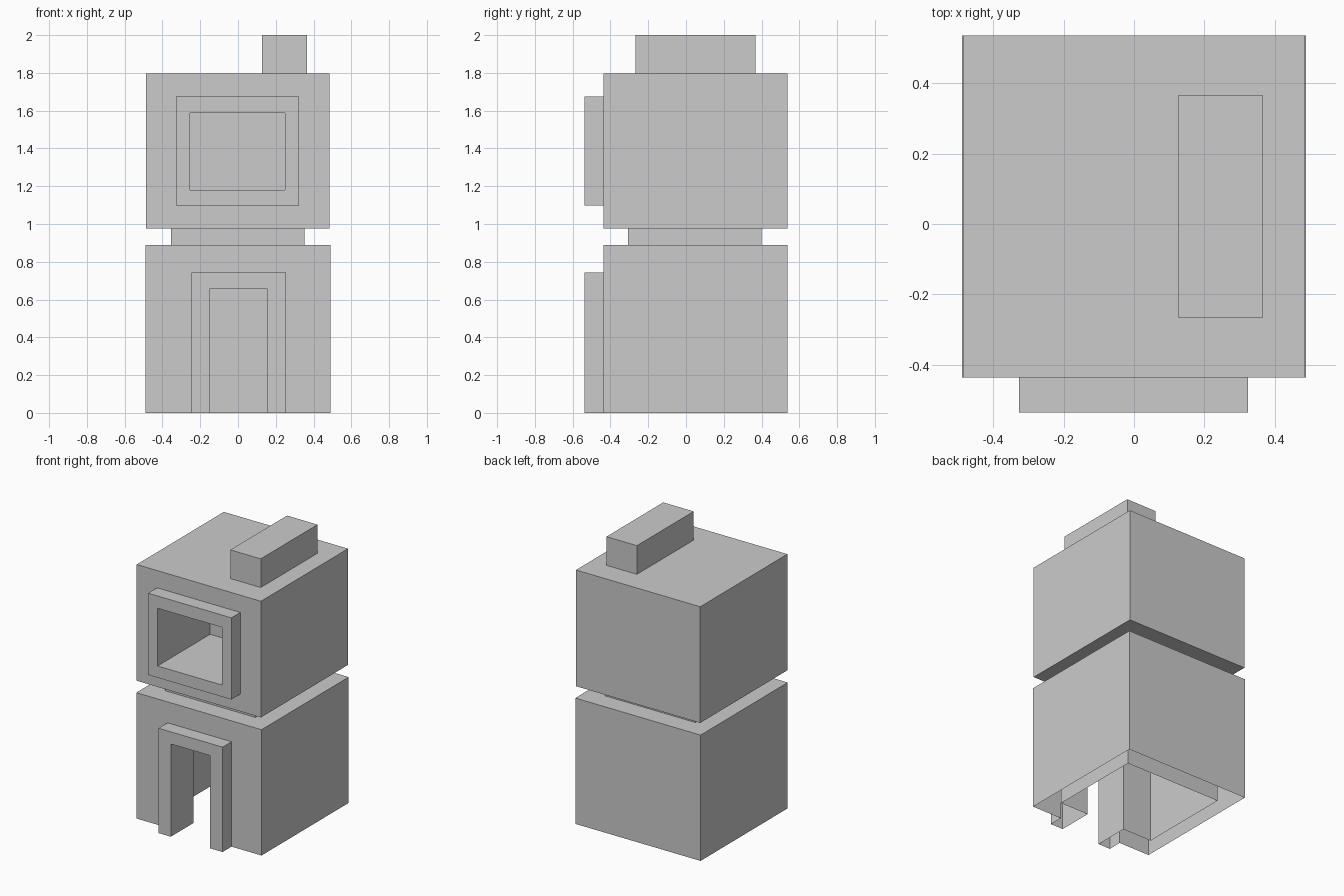
import bpy
import bmesh

if "Cube" in bpy.data.objects:
    bpy.data.objects.remove(bpy.data.objects["Cube"])


def box(name, x, y, z):
    """Axis-aligned box from (min, max) ranges."""
    bm = bmesh.new()
    bmesh.ops.create_cube(bm, size=1)
    for v in bm.verts:
        v.co = [r[0] if c < 0 else r[1] for c, r in zip(v.co, (x, y, z))]
    mesh = bpy.data.meshes.new(name)
    bm.to_mesh(mesh)
    bm.free()
    obj = bpy.data.objects.new(name, mesh)
    bpy.context.collection.objects.link(obj)
    return obj


def combine(target, steps):
    """Apply a series of booleans and discard the helpers."""
    for operation, helper in steps:
        mod = target.modifiers.new("bool", 'BOOLEAN')
        mod.operation = operation
        mod.solver = 'EXACT'
        mod.object = helper
        helper.hide_render = True
    graph = bpy.context.evaluated_depsgraph_get()
    mesh = bpy.data.meshes.new_from_object(target.evaluated_get(graph))
    target.modifiers.clear()
    target.data = mesh
    for _, helper in steps:
        bpy.data.objects.remove(helper)


# Lower block: raised door frame, doorway and hollow room
lower = box("lower_block", (-0.49, 0.49), (-0.437, 0.537), (0, 0.89))
combine(lower, [
    ('UNION', box("door_frame", (-0.245, 0.255), (-0.537, -0.36), (0, 0.742))),
    ('DIFFERENCE', box("room", (-0.38, 0.38), (-0.285, 0.392), (-0.2, 0.78))),
    ('DIFFERENCE', box("doorway", (-0.15, 0.155), (-0.7, -0.2), (-0.2, 0.656))),
])

# The underside of the walls is open
bm = bmesh.new()
bm.from_mesh(lower.data)
under = [f for f in bm.faces if all(abs(v.co.z) < 1e-4 for v in f.verts)]
bmesh.ops.delete(bm, geom=under, context='FACES')
bm.to_mesh(lower.data)
bm.free()

# Recessed neck between the blocks
box("neck", (-0.355, 0.352), (-0.307, 0.4), (0.89, 0.975))

# Upper block: raised window frame with a deep recess
upper = box("upper_block", (-0.487, 0.485), (-0.437, 0.537), (0.975, 1.797))
combine(upper, [
    ('UNION', box("window_frame", (-0.327, 0.324), (-0.537, -0.36), (1.097, 1.675))),
    ('DIFFERENCE', box("window_recess", (-0.253, 0.25), (-0.7, 0.05), (1.18, 1.588))),
])

# Chimney block on the roof
box("chimney", (0.127, 0.365), (-0.267, 0.367), (1.797, 2.0))
